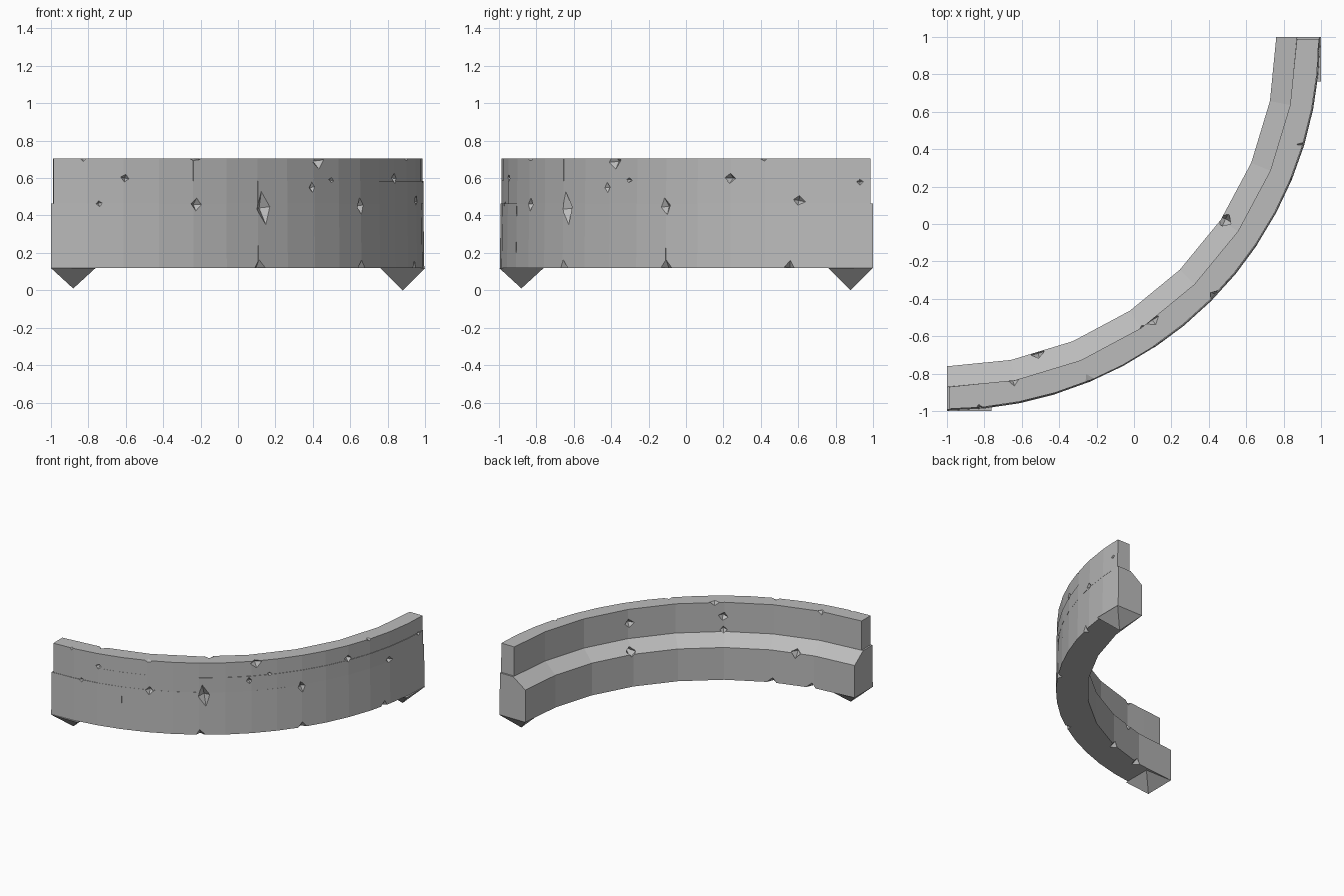
import bpy, bmesh, random
from math import sin, cos, radians
from mathutils import Matrix, Vector

random.seed(4)
cube = bpy.data.objects.get("Cube")
if cube:
    bpy.data.objects.remove(cube)

stone = bpy.data.materials.new("grey stone")
stone.use_nodes = True
GREY = (0.5, 0.5, 0.5, 1)
stone.diffuse_color = GREY
stone.node_tree.nodes["Principled BSDF"].inputs["Base Color"].default_value = GREY

STEP = 90 / 16
BED1, BED2, TOP, BASE = 0.465, 0.585, 0.705, 0.12


def polar(r, deg, z):
    """Point on the quarter circle; 0 degrees is the -x end, 90 the +y end."""
    a = radians(deg)
    return Vector((-1 + r * sin(a), 1 - r * cos(a), z))


def make_object(name, bm):
    bmesh.ops.recalc_face_normals(bm, faces=bm.faces)
    mesh = bpy.data.meshes.new(name)
    bm.to_mesh(mesh)
    bm.free()
    mesh.materials.append(stone)
    ob = bpy.data.objects.new(name, mesh)
    bpy.context.scene.collection.objects.link(ob)
    return ob


def block(name, profile, first, last, inset=0.0):
    """Sweep a (radius, height) profile around part of the arc."""
    bm = bmesh.new()
    jitter = random.uniform(-0.006, 0)
    rings = []
    for i in range(first, last + 1):
        deg = min(max(i * STEP, inset), 90 - inset)
        ring = []
        for r, z in profile:
            if r > 1.9:
                r += jitter
            elif i % 2:                     # the inner side has half the facets
                r *= cos(radians(STEP))
            ring.append(bm.verts.new(polar(r, deg, z)))
        rings.append(ring)
    n = len(profile)
    for a, b in zip(rings, rings[1:]):
        for k in range(n):
            bm.faces.new((a[k], a[(k + 1) % n], b[(k + 1) % n], b[k]))
    bm.faces.new(rings[0])
    bm.faces.new(rings[-1])
    return make_object(name, bm)


def course(name, profile, joints, inset=0.0):
    return [block(f"{name}_{k + 1}", profile, a, b, inset)
            for k, (a, b) in enumerate(zip(joints, joints[1:]))]


# Courses of stone: wide base with a sloping ledge, then two narrow courses
base_profile = [(1.76, BASE), (2.0, BASE), (1.995, BED1), (1.87, BED1), (1.76, 0.385)]
blocks = course("base_stone", base_profile, (0, 3, 6, 10, 16))
for name, z0, z1, joints in (("middle_stone", BED1, BED2, (0, 2, 6, 8, 12, 16)),
                             ("top_stone", BED2, TOP, (0, 4, 6, 8, 12, 16))):
    upper = [(1.87, z0), (1.992, z0), (1.992, z1), (1.87, z1)]
    blocks += course(name, upper, joints, 0.4)

# Chips: angle, radius, height, then half width, depth and half height
chips = [
    (11.5, 2, 0.6, 0.035, 0.04, 0.03), (22.6, 2, TOP, 0.05, 0.05, 0.015),
    (46, 2, 0.69, 0.06, 0.05, 0.06), (67.4, 2, 0.6, 0.045, 0.05, 0.035),
    (49, 2, 0.59, 0.03, 0.04, 0.02), (7.5, 2, BED1, 0.03, 0.03, 0.03),
    (23, 2, 0.46, 0.04, 0.05, 0.045), (34.8, 2, 0.44, 0.055, 0.05, 0.11),
    (56.2, 2, 0.45, 0.04, 0.04, 0.06), (78.5, 2, 0.48, 0.045, 0.04, 0.035),
    (34, 2, BASE, 0.04, 0.04, 0.05), (56.3, 2, BASE, 0.04, 0.04, 0.05),
    (77, 2, BASE, 0.035, 0.04, 0.05), (5, 2, TOP, 0.03, 0.03, 0.03),
    (88, 2, 0.58, 0.03, 0.03, 0.03), (44.5, 2, 0.55, 0.03, 0.03, 0.04),
    (34, 1.87, 0.59, 0.04, 0.04, 0.035), (56, 1.87, 0.59, 0.04, 0.04, 0.035),
    (34, 1.87, 0.48, 0.03, 0.04, 0.03), (16, 1.76, 0.385, 0.04, 0.05, 0.05),
    (56.6, 1.78, 0.4, 0.04, 0.08, 0.05), (22, 1.76, BASE, 0.04, 0.04, 0.04),
    (12, 1.76, BASE, 0.04, 0.05, 0.04), (11, 1.87, TOP, 0.03, 0.03, 0.03),
    (36, 1.87, TOP, 0.04, 0.03, 0.03), (73, 2, TOP, 0.03, 0.05, 0.02),
]
bm = bmesh.new()
for deg, r, z, w, d, h in chips:
    frame = (Matrix.Translation(polar(r, deg, z))
             @ Matrix.Rotation(radians(deg + random.uniform(-8, 8)), 4, "Z")
             @ Matrix.Rotation(random.uniform(-0.25, 0.25), 4, "Y")
             @ Matrix.Diagonal((w, d, h, 1)))
    # Eight-sided diamond: a point in each axis direction
    tips = [bm.verts.new(frame @ Vector(p)) for p in
            ((1, 0, 0), (0, 1, 0), (-1, 0, 0), (0, -1, 0), (0, 0, 1), (0, 0, -1))]
    for k in range(4):
        bm.faces.new((tips[k], tips[(k + 1) % 4], tips[4]))
        bm.faces.new((tips[(k + 1) % 4], tips[k], tips[5]))
cutter = make_object("chip_cutter", bm)
cutter.hide_render = True

for ob in blocks:
    mod = ob.modifiers.new("chips", "BOOLEAN")
    mod.operation = "DIFFERENCE"
    mod.solver = "EXACT"
    mod.use_self = True
    mod.object = cutter
    with bpy.context.temp_override(object=ob, active_object=ob, selected_objects=[ob]):
        bpy.ops.object.modifier_apply(modifier=mod.name)
bpy.data.objects.remove(cutter)


# Pointed feet under both ends
def foot(name, x, y, tip):
    bm = bmesh.new()
    s = 0.12
    corners = [bm.verts.new((x + i * s, y + j * s, BASE))
               for i, j in ((-1, -1), (1, -1), (1, 1), (-1, 1))]
    peak = bm.verts.new((x, y, tip))
    bm.faces.new(corners)
    for k in range(4):
        bm.faces.new((corners[k], corners[(k + 1) % 4], peak))
    make_object(name, bm)


foot("right_foot", -0.88, -0.88, 0.01)
foot("left_foot", 0.88, 0.88, 0.0)
